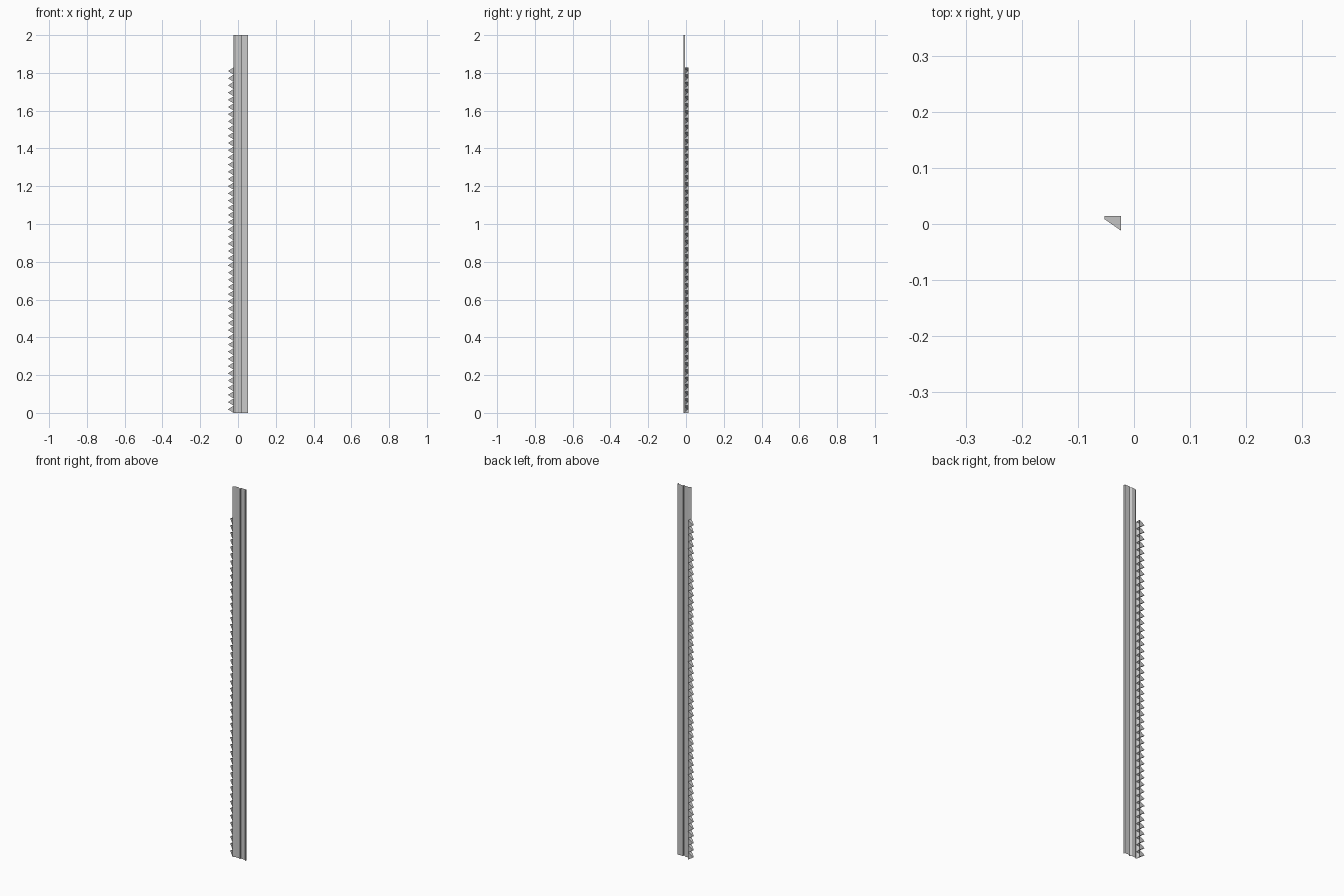
import bpy

if "Cube" in bpy.data.objects:
    bpy.data.objects.remove(bpy.data.objects["Cube"])

def make(name, verts, faces):
    me = bpy.data.meshes.new(name)
    me.from_pydata(verts, [], faces)
    ob = bpy.data.objects.new(name, me)
    bpy.context.collection.objects.link(ob)
    return ob

# Folded sheet strip, full height
profile = [(-0.023, -0.012), (-0.010, -0.005), (0.008, -0.005), (0.020, -0.013), (0.020, -0.004), (0.053, -0.004), (0.053, -0.014)]
n = len(profile)
make("strip", [(x, y, z) for z in (0, 2) for x, y in profile],
     [(i, i + 1, n + i + 1, n + i) for i in range(n - 1)])

# Row of wedge teeth along the left edge
PITCH, COUNT = 0.0381, 48
verts, faces = [], []
for k in range(COUNT):
    z0, z1 = k * PITCH, (k + 1) * PITCH
    zm, b = (z0 + z1) / 2, len(verts)
    verts += [(-0.023, -0.012, z0), (-0.023, 0.014, z0), (-0.023, 0.014, z1), (-0.023, -0.012, z1),
              (-0.053, 0.009, zm), (-0.053, 0.014, zm)]
    faces += [tuple(b + i for i in f) for f in
              ((0, 1, 5, 4), (2, 3, 4, 5), (3, 0, 4), (1, 2, 5))]
make("teeth", verts, faces)
